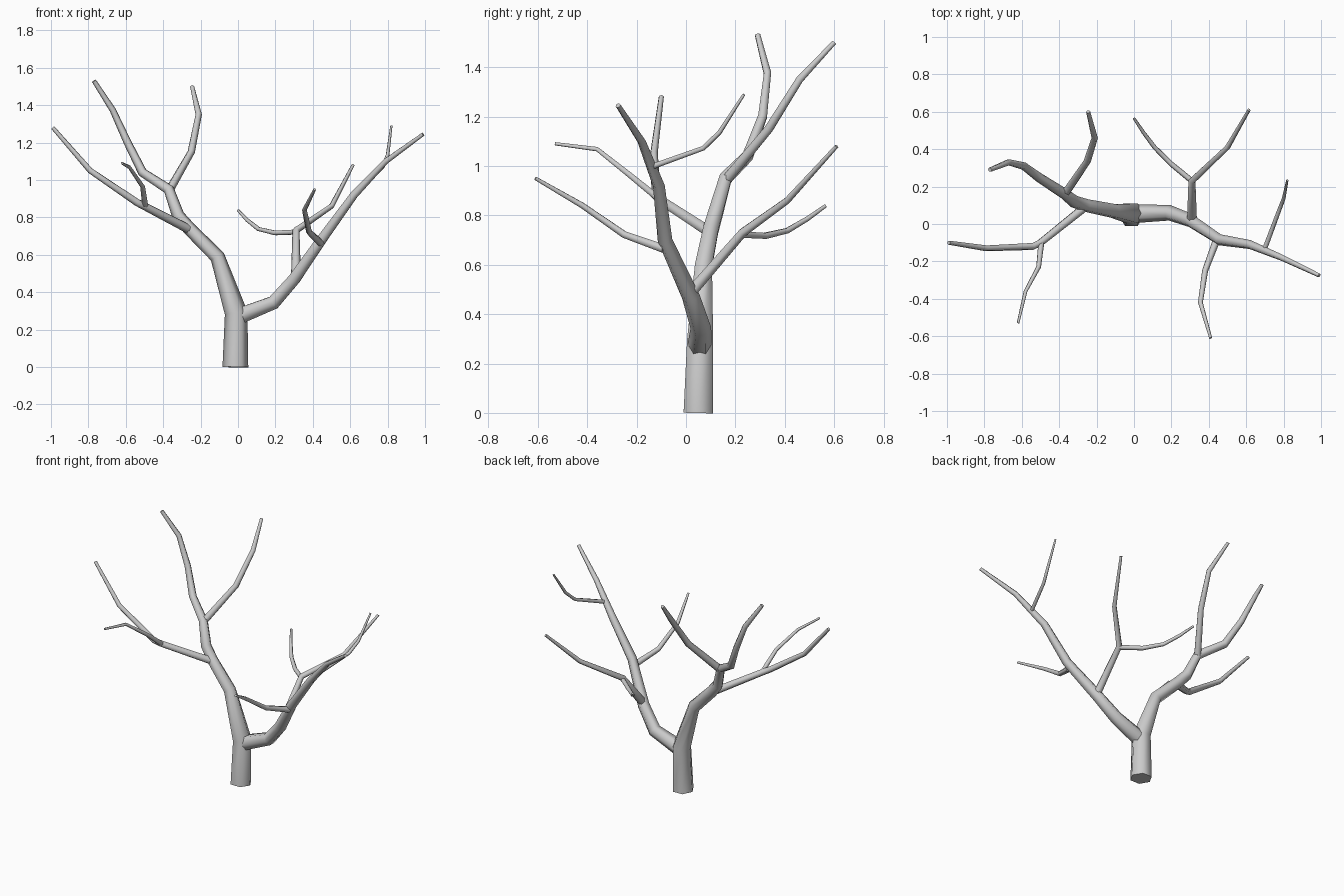
import bpy, bmesh, math
from mathutils import Vector

SIDES = 6

def limb(name, pts):
    """Tapered six-sided tube through (x, y, z, radius) points."""
    P = [Vector(p[:3]) for p in pts]
    bm = bmesh.new()
    rings, u = [], Vector((1, 0, 0))
    for i, p in enumerate(P):
        a = (p - P[i - 1]).normalized() if i else None
        b = (P[i + 1] - p).normalized() if i < len(P) - 1 else None
        t = ((a or b) + (b or a)).normalized()
        if i == 0 and abs(u.dot(t)) > 0.85:
            u = Vector((0, 1, 0))
        u = (u - t * u.dot(t)).normalized()
        v = t.cross(u)
        r = pts[i][3]
        rings.append([bm.verts.new(p + r * (u * math.cos(k * math.tau / SIDES) + v * math.sin(k * math.tau / SIDES)))
                      for k in range(SIDES)])
    for lo, hi in zip(rings, rings[1:]):
        for k in range(SIDES):
            n = (k + 1) % SIDES
            bm.faces.new((lo[k], lo[n], hi[n], hi[k]))
    bm.faces.new(rings[0][::-1])
    bm.faces.new(rings[-1])
    me = bpy.data.meshes.new(name)
    bm.to_mesh(me)
    bm.free()
    ob = bpy.data.objects.new(name, me)
    bpy.context.collection.objects.link(ob)
    bpy.ops.object.select_all(action='DESELECT')
    ob.select_set(True)
    bpy.context.view_layer.objects.active = ob
    bpy.ops.object.shade_smooth_by_angle(angle=math.radians(65))

# trunk running on into the left main limb
limb("trunk", [(-.014, .05, 0, .069), (-.01, .057, .29, .061), (-.11, .07, .59, .040),
               (-.26, .10, .74, .036), (-.32, .12, .81, .034), (-.37, .16, .95, .029),
               (-.51, .25, 1.04, .025), (-.59, .31, 1.20, .021), (-.67, .33, 1.375, .017),
               (-.77, .29, 1.53, .012)])
limb("left_back_branch", [(-.37, .16, .94, .024), (-.25, .335, 1.15, .020),
                          (-.21, .46, 1.35, .017), (-.245, .60, 1.50, .011)])
limb("left_front_branch", [(-.25, .10, .73, .025), (-.50, -.10, .86, .021), (-.54, -.12, .88, .020),
                           (-.79, -.13, 1.05, .016), (-.99, -.10, 1.28, .011)])
limb("left_front_twig", [(-.495, -.095, .855, .016), (-.51, -.23, .965, .013),
                         (-.58, -.36, 1.068, .010), (-.62, -.53, 1.09, .007)])

# right main limb
limb("right_limb", [(0, .055, .27, .050), (.19, .06, .345, .042), (.30, .02, .47, .037),
                    (.46, -.085, .70, .030), (.62, -.11, .92, .024), (.79, -.18, 1.10, .017),
                    (.99, -.275, 1.245, .011)])
limb("right_back_branch", [(.31, .03, .50, .026), (.31, .23, .73, .020),
                           (.50, .41, .86, .015), (.615, .61, 1.08, .009)])
limb("right_back_twig", [(.31, .23, .722, .015), (.20, .32, .717, .014), (.11, .41, .738, .012),
                         (.05, .49, .785, .010), (0, .565, .838, .007)])
limb("right_front_branch", [(.44, -.09, .665, .020), (.38, -.25, .722, .016),
                            (.355, -.42, .84, .013), (.41, -.61, .95, .008)])
limb("right_top_twig", [(.70, -.13, 1.0, .013), (.775, .07, 1.072, .011),
                        (.80, .135, 1.135, .010), (.82, .235, 1.29, .006)])
